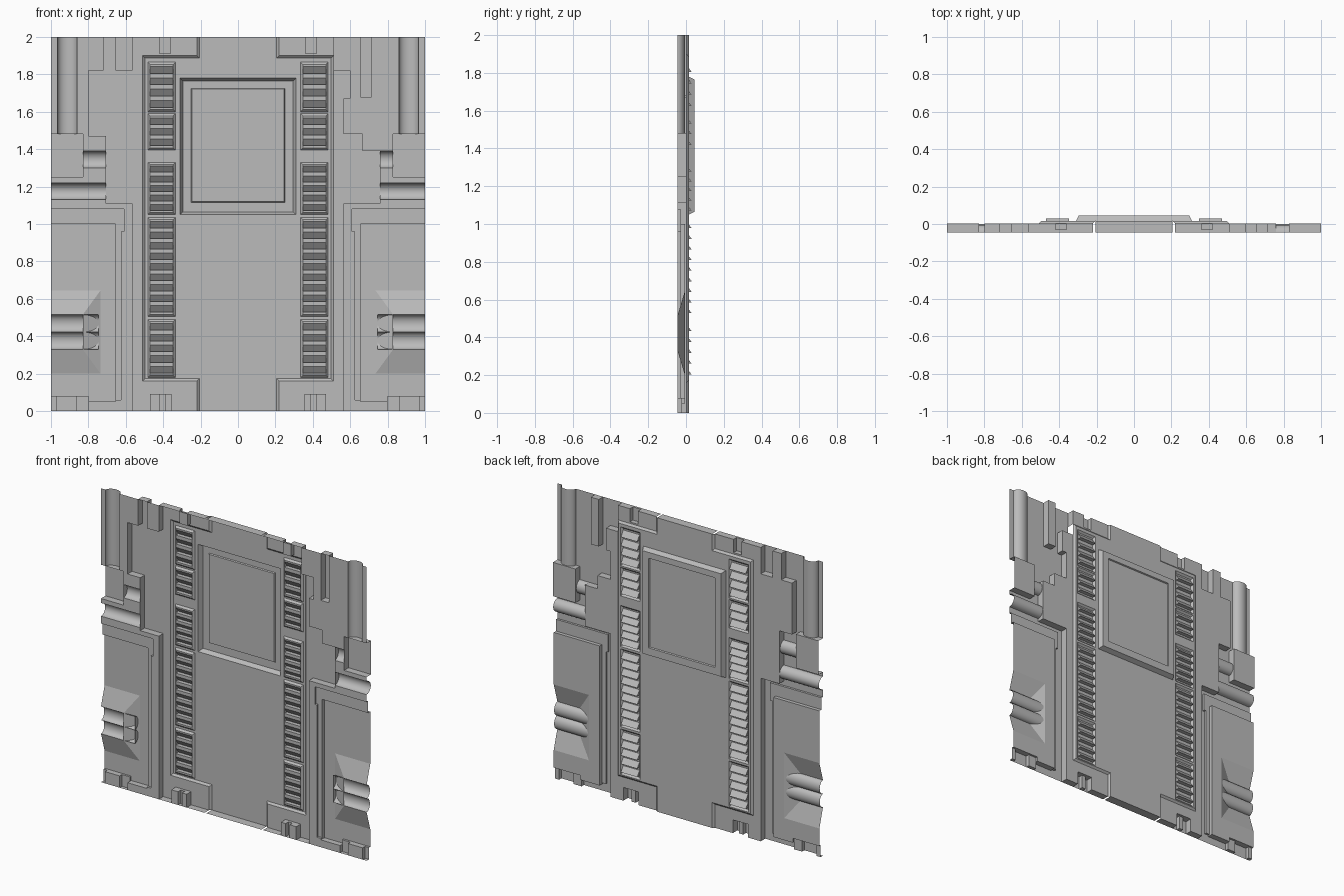
import bpy, bmesh, math

if "Cube" in bpy.data.objects:
    bpy.data.objects.remove(bpy.data.objects["Cube"])

DEEP, PLATE, PANEL, RIM, SLAT, SCREEN = -0.045, -0.006, 0.003, 0.015, 0.03, 0.046
SIDES = (-1, 1)

grey = bpy.data.materials.new("mid grey")
grey.diffuse_color = (0.5, 0.5, 0.5, 1)
grey.use_nodes = True
grey.node_tree.nodes["Principled BSDF"].inputs["Base Color"].default_value = grey.diffuse_color


def finish(name, bm, smooth=False):
    bmesh.ops.remove_doubles(bm, verts=bm.verts, dist=1e-5)
    bmesh.ops.recalc_face_normals(bm, faces=bm.faces)
    # the sheet faces +y
    if sum(f.normal.y * f.calc_area() for f in bm.faces) < 0:
        bmesh.ops.reverse_faces(bm, faces=bm.faces)
    me = bpy.data.meshes.new(name)
    bm.to_mesh(me)
    bm.free()
    me.materials.append(grey)
    ob = bpy.data.objects.new(name, me)
    bpy.context.collection.objects.link(ob)
    if smooth:
        bpy.ops.object.select_all(action='DESELECT')
        ob.select_set(True)
        bpy.context.view_layer.objects.active = ob
        bpy.ops.object.shade_smooth_by_angle()
    return ob


def face(bm, pts):
    bm.faces.new([bm.verts.new(p) for p in pts])


def relief(name, rects):
    """Stepped sheet: later rectangles (x0, x1, z0, z1, height, open) overrule earlier ones.
    Height None cuts a hole; open keeps the walls but leaves the floor out."""
    xs = sorted({round(v, 4) for r in rects for v in r[0:2]})
    zs = sorted({round(v, 4) for r in rects for v in r[2:4]})
    bm = bmesh.new()

    def cell(i, j):
        h, is_open = None, False
        if not (0 <= i < len(xs) - 1):
            return h, is_open
        if j < 0 or j >= len(zs) - 1:
            return h, is_open
        cx, cz = (xs[i] + xs[i + 1]) / 2, (zs[j] + zs[j + 1]) / 2
        for r in rects:
            if r[0] < cx < r[1] and r[2] < cz < r[3]:
                h, is_open = r[4], len(r) > 5
        return h, is_open

    for i in range(len(xs) - 1):
        for j in range(len(zs) - 1):
            h, is_open = cell(i, j)
            if h is None:
                continue
            x0, x1, z0, z1 = xs[i], xs[i + 1], zs[j], zs[j + 1]
            if not is_open:
                face(bm, [(x0, h, z0), (x0, h, z1), (x1, h, z1), (x1, h, z0)])
            hx, hz = cell(i + 1, j)[0], cell(i, j + 1)[0]
            if hx is not None and hx != h:
                face(bm, [(x1, h, z0), (x1, h, z1), (x1, hx, z1), (x1, hx, z0)])
            if hz is not None and hz != h:
                face(bm, [(x0, h, z1), (x0, hz, z1), (x1, hz, z1), (x1, h, z1)])
            # closed top and bottom edges
            for z, hit in ((z0, z0 == 0), (z1, z1 == 2)):
                if hit and h > DEEP:
                    face(bm, [(x0, h, z), (x1, h, z), (x1, DEEP, z), (x0, DEEP, z)])
    return finish(name, bm)


def skirt(bm, outer, h0, inner, h1, closed=True):
    n = len(outer)
    for k in range(n if closed else n - 1):
        a, b, c, d = outer[k], outer[(k + 1) % n], inner[(k + 1) % n], inner[k]
        face(bm, [(a[0], h0, a[1]), (b[0], h0, b[1]), (c[0], h1, c[1]), (d[0], h1, d[1])])


def box(x0, x1, z0, z1, d=0.0):
    return [(x0 + d, z0 + d), (x1 - d, z0 + d), (x1 - d, z1 - d), (x0 + d, z1 - d)]


def pipe(name, a0, a1, c0, c1, vertical, height, cap=None):
    """Half round pipe running from a0 to a1, spanning c0 to c1 across."""
    bm = bmesh.new()
    n = 14
    arc = [((c0 + c1) / 2 - (c1 - c0) / 2 * math.cos(math.pi * k / n),
            DEEP + height * math.sin(math.pi * k / n)) for k in range(n + 1)]
    at = (lambda a, p: (p[0], p[1], a)) if vertical else (lambda a, p: (a, p[1], p[0]))
    for p, q in zip(arc, arc[1:]):
        face(bm, [at(a0, p), at(a1, p), at(a1, q), at(a0, q)])
    if cap is not None:
        face(bm, [at(cap, p) for p in arc])
    finish(name, bm, True)


def mir(s, x0, x1, *rest):
    return (min(s * x0, s * x1), max(s * x0, s * x1)) + rest


# wall panel: flat sheet with channels, blocks and side plates
wall = [(-1, 1, 0, 2, PANEL)]
wall += [(-1, -0.72, 1.82, 2, DEEP), (-1, -0.8, 1.47, 1.82, DEEP), (-1, -0.705, 1.11, 1.47, DEEP),
         (-0.655, -0.565, 1.82, 2, DEEP)]
wall += [(0.51, 1, 1.82, 2, DEEP), (0.6, 1, 1.67, 1.82, DEEP), (0.565, 1, 1.48, 1.67, DEEP),
         (0.665, 1, 1.39, 1.48, DEEP), (0.76, 1, 1.11, 1.39, DEEP),
         (0.655, 0.715, 1.68, 2, PANEL)]
for s in SIDES:
    end = 0.705 if s < 0 else 0.76
    wall += [mir(s, 0.83, 1, 1.25, 1.48, PANEL),                 # clamp block
             mir(s, 0.86, 0.965, 1.48, 2, DEEP, True),           # pipe footprints
             mir(s, end, 0.83, 1.30, 1.39, DEEP, True),
             mir(s, end, 1, 1.13, 1.22, DEEP, True),
             mir(s, 0.565, 1, 0, 1.11, DEEP),                    # stepped side plate
             mir(s, 0.69, 1, 0.06, 1.08, -0.03),
             mir(s, 0.61, 0.69, 0.06, 1.08, -0.03),
             mir(s, 0.61, 0.625, 0.06, 0.96, DEEP),
             mir(s, 0.655, 1, 0.05, 1.0, PLATE),
             mir(s, 0.8, 1, 0, 0.08, -0.02),
             mir(s, 0.86, 0.97, 0, 0.08, DEEP),
             mir(s, 0.735, 1, 0.2, 0.645, None),                 # exhaust opening
             mir(s, 0.36, 0.42, 1.91, 2, -0.03),                 # small edge notches
             mir(s, 0.355, 0.47, 0, 0.09, DEEP),
             mir(s, 0.39, 0.42, 0, 0.09, -0.015)]
wall += [(-0.51, 0.51, 0.16, 1.9, None), (-0.22, 0.22, 0, 2, None)]
relief("wall_panel", wall)

# raised centre plate with sloped edge
B = 0.013
WINDOWS = [(1.60, 1.865, 4), (1.395, 1.59, 3), (1.05, 1.33, 5), (0.505, 1.035, 9), (0.18, 0.49, 5)]
WX0, WX1 = 0.335, 0.482
plate = [(-0.51 + B, 0.51 - B, 0.16 + B, 1.9 - B, RIM), (-0.22 + B, 0.22 - B, 0, 2, RIM),
         (-0.31, 0.31, 1.05, 1.78, None)]
for s in SIDES:
    plate += [mir(s, WX0, WX1, z0, z1, None) for z0, z1, _ in WINDOWS]
relief("centre_plate", plate)


def rim(s, d):
    n, w, b, t = s * (0.22 - d), s * (0.51 - d), 0.16 + d, 1.9 - d
    return [(n, 0), (n, b), (w, b), (w, t), (n, t), (n, 2)]


for s in SIDES:
    bm = bmesh.new()
    skirt(bm, rim(s, 0), PANEL, rim(s, B), RIM, closed=False)
    finish("centre_plate_edge", bm)

# screen: sloped frame with shallow inset
bm = bmesh.new()
frame = (-0.31, 0.31, 1.05, 1.78)
glass = (-0.25, 0.25, 1.115, 1.725)
skirt(bm, box(*frame), RIM, box(*frame, 0.015), SCREEN)
skirt(bm, box(*frame, 0.015), SCREEN, box(*glass), SCREEN)
skirt(bm, box(*glass), SCREEN, box(*glass, 0.004), SCREEN - 0.008)
face(bm, [(x, SCREEN - 0.008, z) for x, z in box(*glass, 0.004)])
finish("screen", bm)

# louvre windows: recessed frame and sloping slats
FLOOR, D = 0.003, 0.012
for s in SIDES:
    for z0, z1, count in WINDOWS:
        bm = bmesh.new()
        x0, x1 = mir(s, WX0, WX1)
        skirt(bm, box(x0, x1, z0, z1), RIM, box(x0, x1, z0, z1, D), FLOOR)
        x0, x1, z0, z1 = x0 + D, x1 - D, z0 + D, z1 - D
        step = (z1 - z0) / count
        profile = [(FLOOR, z0)]
        for k in range(count):
            z = z0 + step * (k + 0.2)
            tooth = [(FLOOR, z), (SLAT, z), (FLOOR, z + step * 0.62)]
            profile += tooth
            for x in (x0, x1):
                face(bm, [(x, y, h) for y, h in tooth])
        profile.append((FLOOR, z1))
        for p, q in zip(profile, profile[1:]):
            face(bm, [(x0, *p), (x0, *q), (x1, *q), (x1, *p)])
        finish("louvre_window", bm)

# pipes and exhausts on both sides
for s in SIDES:
    end = 0.705 if s < 0 else 0.76
    pipe("upright_pipe", 1.48, 2, s * 0.86, s * 0.965, True, 0.04)
    pipe("short_pipe", s * end, s * 0.83, 1.30, 1.39, False, 0.04)
    pipe("long_pipe", s * end, s * 1, 1.13, 1.22, False, 0.045)
    for z0, z1 in ((0.33, 0.4225), (0.4225, 0.515)):
        pipe("exhaust_pipe", s * 0.745, s * 1, z0, z1, False, 0.035, cap=s * 0.745)
    bm = bmesh.new()
    outer = [(s, 0.645), (s * 0.735, 0.645), (s * 0.735, 0.2), (s, 0.2)]
    inner = [(s, 0.515), (s * 0.83, 0.515), (s * 0.83, 0.33), (s, 0.33)]
    skirt(bm, outer, PLATE, inner, DEEP, closed=False)
    finish("exhaust_opening", bm)
